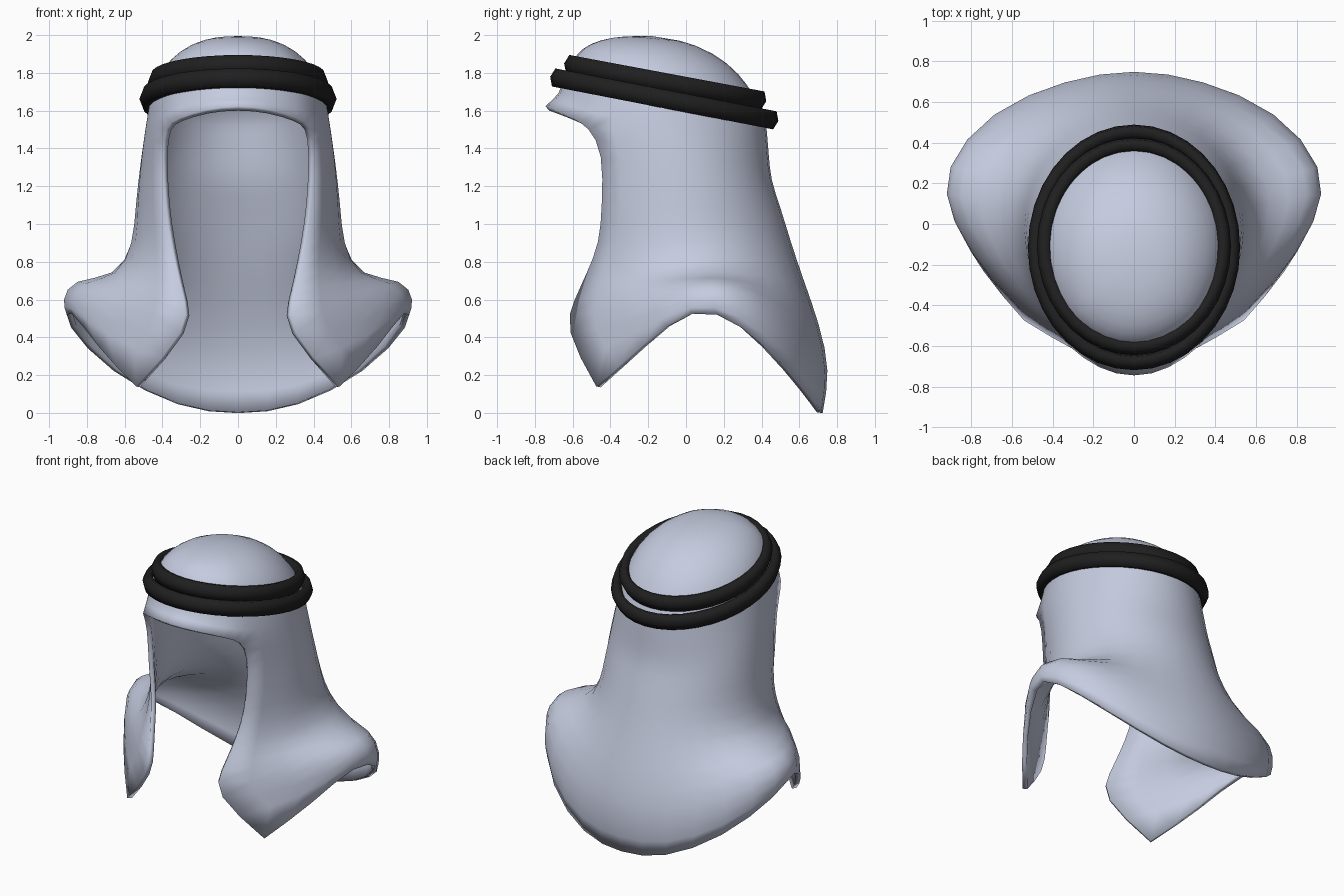
import bpy, bmesh, math

if "Cube" in bpy.data.objects:
    bpy.data.objects.remove(bpy.data.objects["Cube"])


def material(name, rgb):
    m = bpy.data.materials.new(name)
    m.diffuse_color = (*rgb, 1)
    m.use_nodes = True
    m.node_tree.nodes["Principled BSDF"].inputs["Base Color"].default_value = m.diffuse_color
    return m


cloth_mat = material("pale_cloth", (0.56, 0.60, 0.74))
cord_mat = material("black_cord", (0.014, 0.014, 0.014))


def make_object(name, bm, mat):
    me = bpy.data.meshes.new(name)
    bm.to_mesh(me)
    bm.free()
    me.materials.append(mat)
    me.polygons.foreach_set("use_smooth", [True] * len(me.polygons))
    ob = bpy.data.objects.new(name, me)
    bpy.context.collection.objects.link(ob)
    return ob


SIDE = 6                      # spans from back centre to the face opening
BROW = (0.2, 0.6, 1.0)        # further stations across the brow


def section(cy, rx, back, front, height, end=130, full=False):
    """Half oval from back centre to the opening edge, or on to front centre."""
    angles = [end * i / SIDE for i in range(SIDE + 1)]
    if full:
        angles += [end + (180 - end) * k for k in BROW]
    pts = []
    for a in map(math.radians, angles):
        c = math.cos(a)
        y = cy + c * 1.02 * (back if c > 0 else front)
        pts.append((rx * 1.02 * math.sin(a), y, height(y, c)))
    return pts


def tilted(z, slope=0.19):
    return lambda y, c: z - slope * y


def level(z, rise=0.0):
    return lambda y, c: z - rise * c


def brow_height(y, c):
    return 1.46 - 0.09 * c + 0.08 * max(0, -c - 0.64) / 0.36


# Crown and brow, closed all round
rows = [
    section(-0.17, 0.20, 0.22, 0.22, tilted(1.96, 0.08), full=True),
    section(-0.14, 0.32, 0.37, 0.37, tilted(1.885, 0.14), full=True),
    section(-0.125, 0.40, 0.455, 0.455, tilted(1.795, 0.185), full=True),
    section(-0.115, 0.435, 0.495, 0.495, tilted(1.72), full=True),
    section(-0.115, 0.467, 0.54, 0.545, tilted(1.64), full=True),
    section(-0.11, 0.48, 0.54, 0.55, tilted(1.57), full=True),
    section(-0.08, 0.50, 0.52, 0.665, brow_height, full=True),
]
# Neck, open at the face
rows += [
    section(-0.04, 0.52, 0.49, 0.605, level(1.32, 0.09), 130),
    section(-0.02, 0.545, 0.52, 0.59, level(1.10), 135),
    section(0.0, 0.56, 0.56, 0.575, level(0.90), 141),
]
# Shoulder drape down to the hem, back centre to front corner
rows += [
    [(0, .645, .70), (.30, .58, .70), (.52, .41, .72), (.65, .20, .71),
     (.65, 0, .71), (.54, -.32, .73), (.32, -.53, .73)],
    [(0, .725, .47), (.32, .67, .47), (.66, .52, .59), (.91, .28, .725),
     (.87, .02, .715), (.59, -.36, .63), (.285, -.59, .60)],
    [(0, .785, .22), (.34, .725, .22), (.73, .57, .38), (.96, .27, .58),
     (.93, .02, .62), (.66, -.36, .44), (.255, -.65, .45)],
    [(0, .73, -.012), (.31, .71, .02), (.68, .56, .21), (.93, .29, .48),
     (.90, .04, .58), (.75, -.24, .35), (.54, -.475, .14)],
]

# Head scarf: half surface, mirrored and thickened inward
bm = bmesh.new()
apex = bm.verts.new((0, -0.18, 2.0))
grid = [[bm.verts.new(p) for p in row] for row in rows]
for i in range(SIDE + len(BROW)):
    bm.faces.new((apex, grid[0][i + 1], grid[0][i]))
for upper, lower in zip(grid, grid[1:]):
    for i in range(len(lower) - 1):
        bm.faces.new((upper[i], upper[i + 1], lower[i + 1], lower[i]))
for v in bm.verts:
    if abs(v.co.x) < 1e-4:
        v.co.x = 0
scarf = make_object("head_scarf", bm, cloth_mat)
mirror = scarf.modifiers.new("mirror", 'MIRROR')
mirror.use_clip = True
smooth = scarf.modifiers.new("smooth", 'SUBSURF')
smooth.levels = smooth.render_levels = 1
smooth.boundary_smooth = 'PRESERVE_CORNERS'
thick = scarf.modifiers.new("thickness", 'SOLIDIFY')
thick.thickness = 0.032
thick.offset = -1


def cord(name, cy, rx, ry, z, slope, wide=0.037, tall=0.055, segments=36, sides=6):
    """Six-sided cord swept round a tilted oval."""
    bm = bmesh.new()
    loops = []
    for s in range(segments):
        a = math.tau * s / segments
        loop = []
        for k in range(sides):
            b = math.tau * k / sides
            d, h = wide * math.cos(b), tall * math.sin(b)
            y = cy + (ry + d) * math.cos(a)
            loop.append(bm.verts.new(((rx + d) * math.sin(a), y + slope * h,
                                      z - slope * y + h)))
        loops.append(loop)
    for s in range(segments):
        p, q = loops[s], loops[(s + 1) % segments]
        for k in range(sides):
            n = (k + 1) % sides
            bm.faces.new((p[k], p[n], q[n], q[k]))
    bmesh.ops.recalc_face_normals(bm, faces=bm.faces)
    return make_object(name, bm, cord_mat)


# Two head cords
cord("lower_cord", -0.115, 0.485, 0.567, 1.64, 0.194)
cord("upper_cord", -0.11, 0.44, 0.498, 1.73, 0.187)
